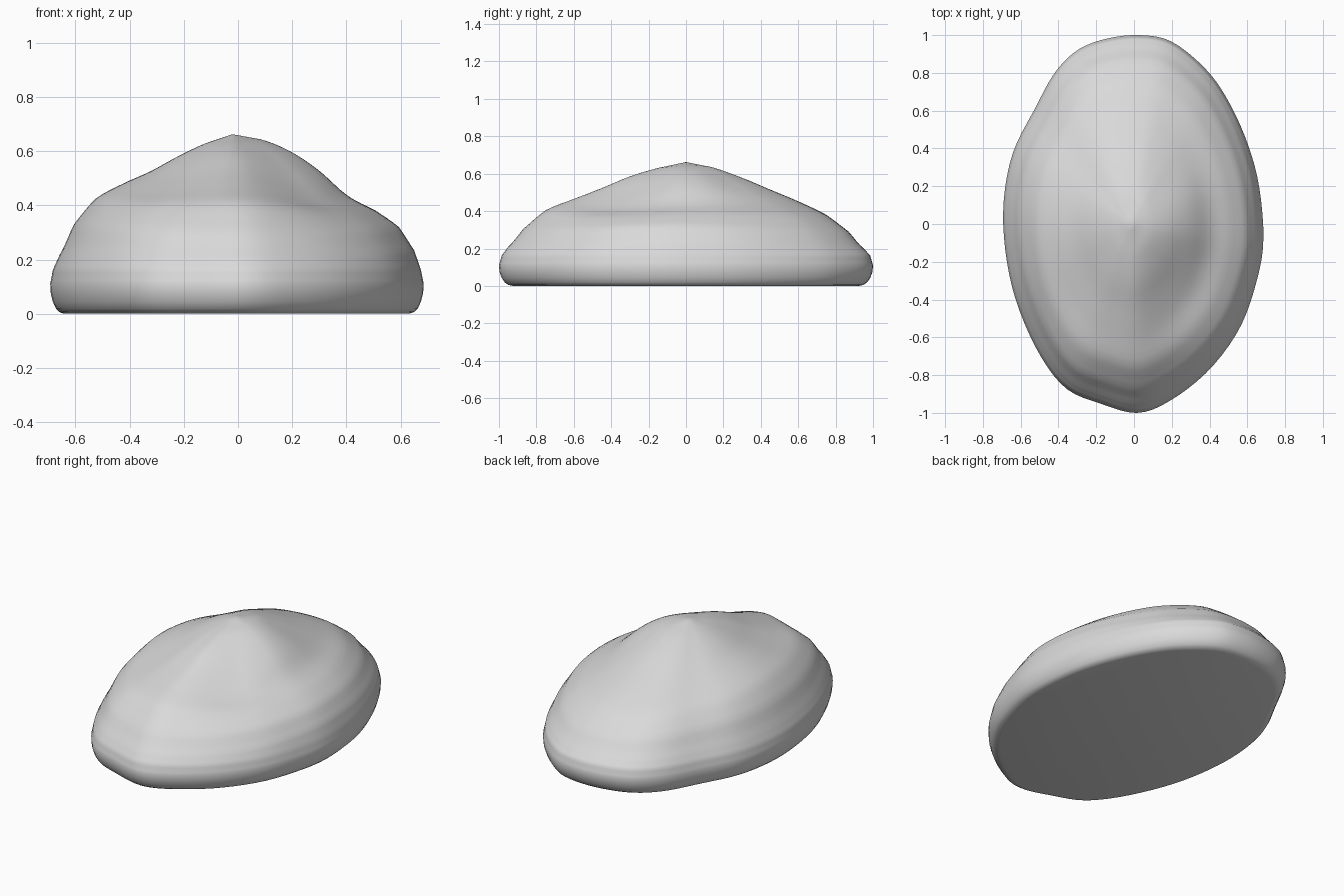
import bpy, bmesh, math

if "Cube" in bpy.data.objects:
    bpy.data.objects.remove(bpy.data.objects["Cube"])

# Plan outline, counter-clockwise from the right side
OUTLINE = [(.685, -.08), (.662, .2), (.60, .43), (.5, .65), (.38, .82), (.2, .965),
           (.03, 1.0), (-.15, .98), (-.3, .92), (-.42, .80), (-.525, .61), (-.64, .38),
           (-.69, .12), (-.68, -.15), (-.62, -.42), (-.5, -.69), (-.36, -.87),
           (-.18, -.95), (.02, -1.0), (.2, -.93), (.4, -.77), (.56, -.55), (.65, -.3)]
# Heights at these fractions of the way from peak to rim, for eight directions
FRACTIONS = [0, .15, .3, .45, .6, .75, .87, .95, .985, 1]
SLOPES = [
    [.643, .60, .53, .437, .38, .32, .235],    # right
    [.64, .58, .51, .44, .38, .30, .21],       # back right
    [.63, .578, .515, .452, .38, .29, .20],    # back
    [.63, .58, .52, .46, .40, .31, .21],       # back left
    [.628, .58, .525, .48, .425, .33, .215],   # left
    [.625, .57, .505, .45, .40, .32, .215],    # front left
    [.63, .585, .523, .465, .405, .305, .21],  # front
    [.635, .575, .49, .415, .37, .305, .215],  # front right
]
PEAK, RIM = (-.02, 0, .662), .11
SEGMENTS, STEPS = 96, 4


def spline(a, b, c, d, t):
    return b + .5 * t * (c - a + t * (2*a - 5*b + 4*c - d + t * (3*(b - c) + d - a)))


def loop_value(values, u):
    """Smooth value on a closed list."""
    n, i = len(values), math.floor(u)
    return spline(*(values[(i + k) % n] for k in (-1, 0, 1, 2)), u - i)


# Rim points and their direction index
rim = []
for s in range(SEGMENTS):
    u = s * len(OUTLINE) / SEGMENTS
    x, y = (loop_value([p[k] for p in OUTLINE], u) for k in (0, 1))
    rim.append((x, y, (math.atan2(y, x / .69) / (math.pi / 4)) % 8))

# Height profile for every rim point
profiles = []
for x, y, d in rim:
    h = [loop_value([row[k] for row in SLOPES], d) for k in range(7)]
    profiles.append([PEAK[2]] + h + [.163, RIM])

bm = bmesh.new()
rings = []


def add_ring(f, heights):
    rings.append([bm.verts.new((PEAK[0] + (x - PEAK[0]) * f, y * f, z))
                  for (x, y, d), z in zip(rim, heights)])


# Upper surface
last = len(FRACTIONS) - 1
for i in range(last):
    for j in range(STEPS):
        if i == j == 0:
            continue
        t = j / STEPS
        f = FRACTIONS[i] + (FRACTIONS[i + 1] - FRACTIONS[i]) * t
        if i in (0, last - 1, last - 2):
            z = [p[i] + (p[i + 1] - p[i]) * t for p in profiles]
        else:
            z = [spline(p[i - 1], p[i], p[i + 1], p[i + 2], t) for p in profiles]
        add_ring(f, z)
# Rounded underside edge
for f, z in [(1, RIM), (.997, .075), (.985, .043), (.968, .018), (.95, .006), (.925, 0)]:
    add_ring(f, [z] * SEGMENTS)

peak = bm.verts.new(PEAK)
for s in range(SEGMENTS):
    n = (s + 1) % SEGMENTS
    bm.faces.new((peak, rings[0][s], rings[0][n]))
    for a, b in zip(rings, rings[1:]):
        bm.faces.new((a[s], b[s], b[n], a[n]))
bm.faces.new(rings[-1][::-1])
bmesh.ops.recalc_face_normals(bm, faces=bm.faces)

mesh = bpy.data.meshes.new("rock")
bm.to_mesh(mesh)
bm.free()
rock = bpy.data.objects.new("rock", mesh)
bpy.context.collection.objects.link(rock)

stone = bpy.data.materials.new("stone_grey")
stone.diffuse_color = (.7, .7, .7, 1)
stone.use_nodes = True
stone.node_tree.nodes["Principled BSDF"].inputs["Base Color"].default_value = stone.diffuse_color
mesh.materials.append(stone)

bpy.context.view_layer.objects.active = rock
rock.select_set(True)
bpy.ops.object.shade_smooth_by_angle(angle=math.radians(40))
